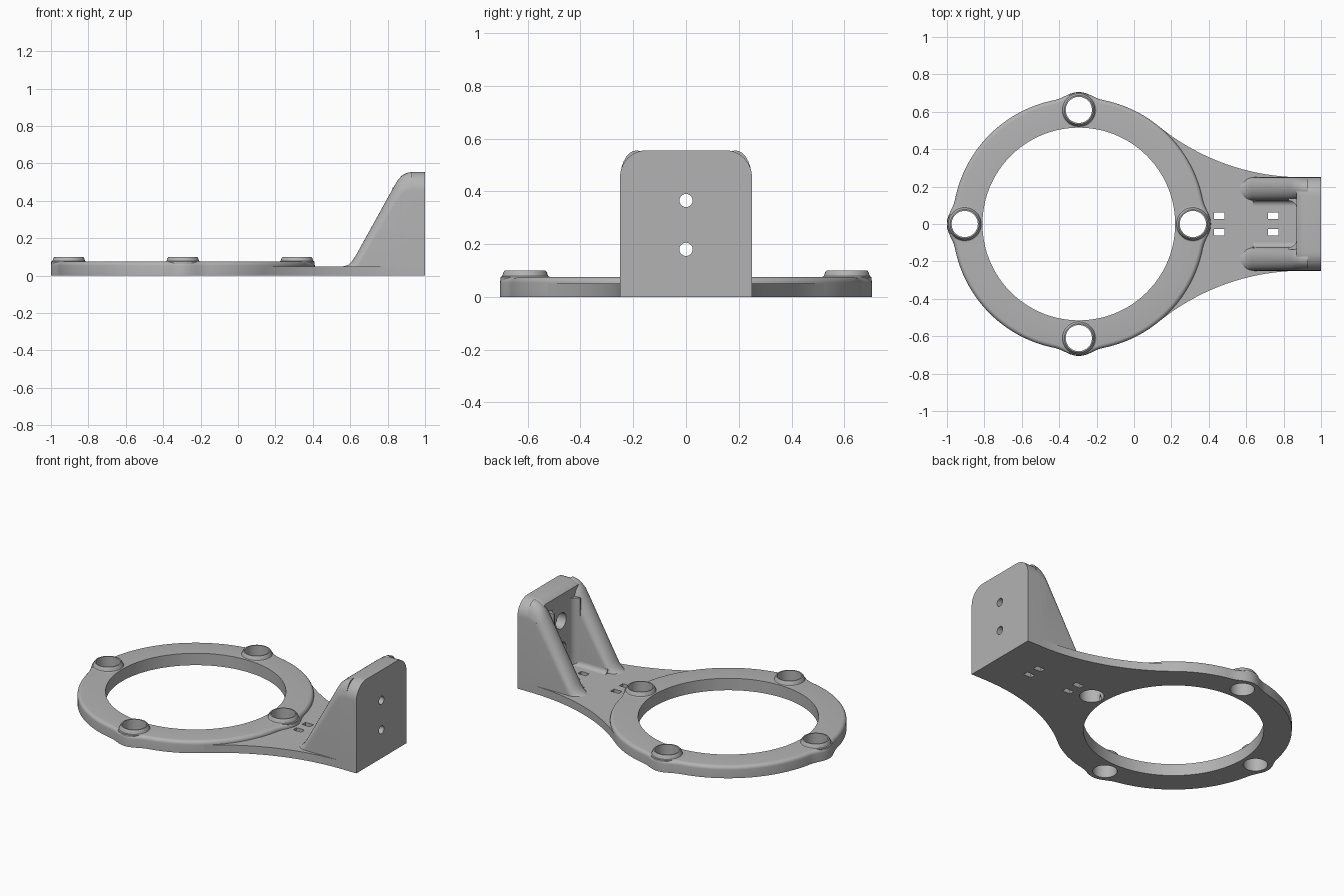
import bpy
import bmesh
from math import sin, cos, pi, atan2, sqrt

if "Cube" in bpy.data.objects:
    bpy.data.objects.remove(bpy.data.objects["Cube"], do_unlink=True)

grey = bpy.data.materials.new("plain_grey")
grey.use_nodes = True
GREY = (0.45, 0.45, 0.45, 1)
grey.diffuse_color = GREY
grey.node_tree.nodes["Principled BSDF"].inputs["Base Color"].default_value = GREY

RING_X, RING_IN, RING_OUT, RING_H = -0.295, 0.515, 0.675, 0.075
BORE_R, BORE_PITCH, ARM_H, HALF_W = 0.07, 0.61, 0.05, 0.25
PLATE_X = 0.87


def loft(name, rings, wrap=False):
    """Skin equal-length point rings; cap the ends unless wrapped."""
    bm = bmesh.new()
    rows = [[bm.verts.new(p) for p in ring] for ring in rings]
    n = len(rows[0])
    pairs = list(zip(rows, rows[1:]))
    if wrap:
        pairs.append((rows[-1], rows[0]))
    else:
        bm.faces.new(rows[0])
        bm.faces.new(rows[-1])
    for a, b in pairs:
        for i in range(n):
            j = (i + 1) % n
            bm.faces.new((a[i], a[j], b[j], b[i]))
    bmesh.ops.recalc_face_normals(bm, faces=bm.faces)
    mesh = bpy.data.meshes.new(name)
    bm.to_mesh(mesh)
    bm.free()
    mesh.materials.append(grey)
    obj = bpy.data.objects.new(name, mesh)
    bpy.context.collection.objects.link(obj)
    return obj


def lathe(name, profile, steps, cx, cy, bump=lambda t: 0):
    """Turn a closed (radius, height) profile; bump swells the outer radius."""
    rings = []
    for k in range(steps):
        t = 2 * pi * k / steps
        ring = []
        for r, z in profile:
            r += bump(t) if r > 0.6 else 0
            ring.append((cx + r * cos(t), cy + r * sin(t), z))
        rings.append(ring)
    return loft(name, rings, wrap=True)


def disc(cx, cy, r, steps=40):
    return [(cx + r * cos(2 * pi * k / steps), cy + r * sin(2 * pi * k / steps))
            for k in range(steps)]


def prism(name, outline, lo, hi, axis="z"):
    """Extrude a 2D outline along z (x, y) or along x (y, z)."""
    if axis == "z":
        return loft(name, [[(a, b, h) for a, b in outline] for h in (lo, hi)])
    return loft(name, [[(h, a, b) for a, b in outline] for h in (lo, hi)])


def cut(obj, cutters):
    bpy.context.view_layer.objects.active = obj
    for c in cutters:
        mod = obj.modifiers.new("cut", "BOOLEAN")
        mod.operation, mod.solver, mod.object = "DIFFERENCE", "EXACT", c
        bpy.ops.object.modifier_apply(modifier=mod.name)


def arc(cx, cy, rx, ry, start, end, steps=8):
    return [(cx + rx * cos(start + (end - start) * i / steps),
             cy + ry * sin(start + (end - start) * i / steps)) for i in range(steps + 1)]


# Mounting ring with four gentle swellings and a rounded top edge
def swell(t):
    d = abs((t + pi / 4) % (pi / 2) - pi / 4) * RING_OUT
    return 0.0155 * (1 + cos(pi * d / 0.13)) if d < 0.13 else 0


edge = arc(RING_OUT - 0.022, RING_H - 0.022, 0.022, 0.022, 0, pi / 2, 5)
ring = lathe("mounting_ring", [(RING_IN, 0), (RING_OUT, 0)] + edge + [(RING_IN, RING_H)],
             192, RING_X, 0, swell)

# Neck: tangent concave arcs run from the ring to the back plate
tan_x = 0.9
dx = tan_x - RING_X
neck_r = (dx * dx + HALF_W ** 2 - RING_OUT ** 2) / (2 * (RING_OUT - HALF_W))
neck_y = HALF_W + neck_r
meet = atan2(neck_y, dx)
upper = arc(tan_x, neck_y, neck_r, neck_r, pi + meet, 1.5 * pi, 24) + [(1, HALF_W)]
inner = arc(RING_X, 0, 0.6, 0.6, -meet, meet, 32)
neck = prism("neck", upper + [(x, -y) for x, y in reversed(upper)] + inner, 0, ARM_H)

# Back plate, rounded at its upper corners and over the inner top edge
rows = []
for x, top in ((PLATE_X, 0.53), (0.885, 0.541), (0.905, 0.55), (0.93, 0.555), (1, 0.555)):
    corner = arc(HALF_W - 0.1, top - 0.1, 0.1, 0.1, 0, pi / 2, 10)
    half = [(HALF_W, 0)] + corner
    rows.append([(x, y, z) for y, z in half] + [(x, -y, z) for y, z in reversed(half)])
plate = loft("back_plate", rows)

# Sloping ribs with half-round crests
slope = [(0.565, 0.05), (0.59, 0.058), (0.612, 0.08), (0.63, 0.108), (0.84, 0.487),
         (0.857, 0.515), (0.88, 0.537), (0.905, 0.55), (0.93, 0.555)]
ribs = []
for side, word in ((1, "left"), (-1, "right")):
    rows = []
    for x, top in slope:
        rise = min(0.11, top * 0.7)
        crest = arc(0.1875, top - rise, 0.0625, rise, 0, pi, 14)
        rows.append([(x, side * y, z) for y, z in [(HALF_W, 0)] + crest + [(0.125, 0)]])
    ribs.append(loft(word + "_rib", rows))

    # Fillets where the rib meets the plate and the neck
    f = 0.045
    bend = arc(PLATE_X - f, 0.125 - f, f, f, 0, pi / 2, 6)
    block = bend + [(PLATE_X - f, 0.135), (PLATE_X + 0.01, 0.135), (PLATE_X + 0.01, 0.125 - f)]
    ribs.append(prism(word + "_inner_fillet", [(x, side * y) for x, y in block], 0.02, 0.47))
    f = 0.025
    bend = arc(0.125 - f, ARM_H + f, f, f, -pi / 2, 0, 5)
    block = bend + [(0.14, ARM_H + f), (0.14, 0.03), (0.125 - f, 0.03)]
    ribs.append(prism(word + "_floor_fillet", [(side * y, z) for y, z in block],
                      0.635, PLATE_X + 0.01, "x"))

# Raised collars around the four bores
centres = [(RING_X + BORE_PITCH * cos(k * pi / 2), BORE_PITCH * sin(k * pi / 2))
           for k in range(4)]
collar_shape = [(BORE_R, 0.04), (0.094, 0.04), (0.094, RING_H), (0.088, 0.078),
                (0.085, 0.084), (0.083, 0.092), (0.077, 0.1), (BORE_R, 0.1)]
collars = [lathe("collar_%d" % (k + 1), collar_shape, 48, cx, cy)
           for k, (cx, cy) in enumerate(centres)]

# Cutters: bores, strap slots, screw holes with counterbores
bores = [prism("bore_cutter", disc(cx, cy, BORE_R, 48), -0.1, 0.3) for cx, cy in centres]
slots = []
for x in (0.455, 0.745):
    for y in (-0.044, 0.044):
        w, d = 0.028, 0.017
        box = [(x - w, y - d), (x + w, y - d), (x + w, y + d), (x - w, y + d)]
        slots.append(prism("slot_cutter", box, -0.1, 0.3))
screws = []
for z in (0.18, 0.365):
    screws.append(prism("screw_cutter", disc(0, z, 0.025), 0.8, 1.1, "x"))
    screws.append(prism("counterbore_cutter", disc(0, z, 0.05), 0.8, 0.93, "x"))

cut(ring, bores + slots[:2])
cut(neck, bores + slots)
cut(plate, screws)
for c in bores + slots + screws:
    bpy.data.objects.remove(c, do_unlink=True)

# Smooth the curved faces, keep hard edges
bpy.ops.object.select_all(action="DESELECT")
for obj in [ring, neck, plate] + ribs + collars:
    obj.select_set(True)
bpy.context.view_layer.objects.active = ring
bpy.ops.object.shade_smooth_by_angle(angle=0.6)
